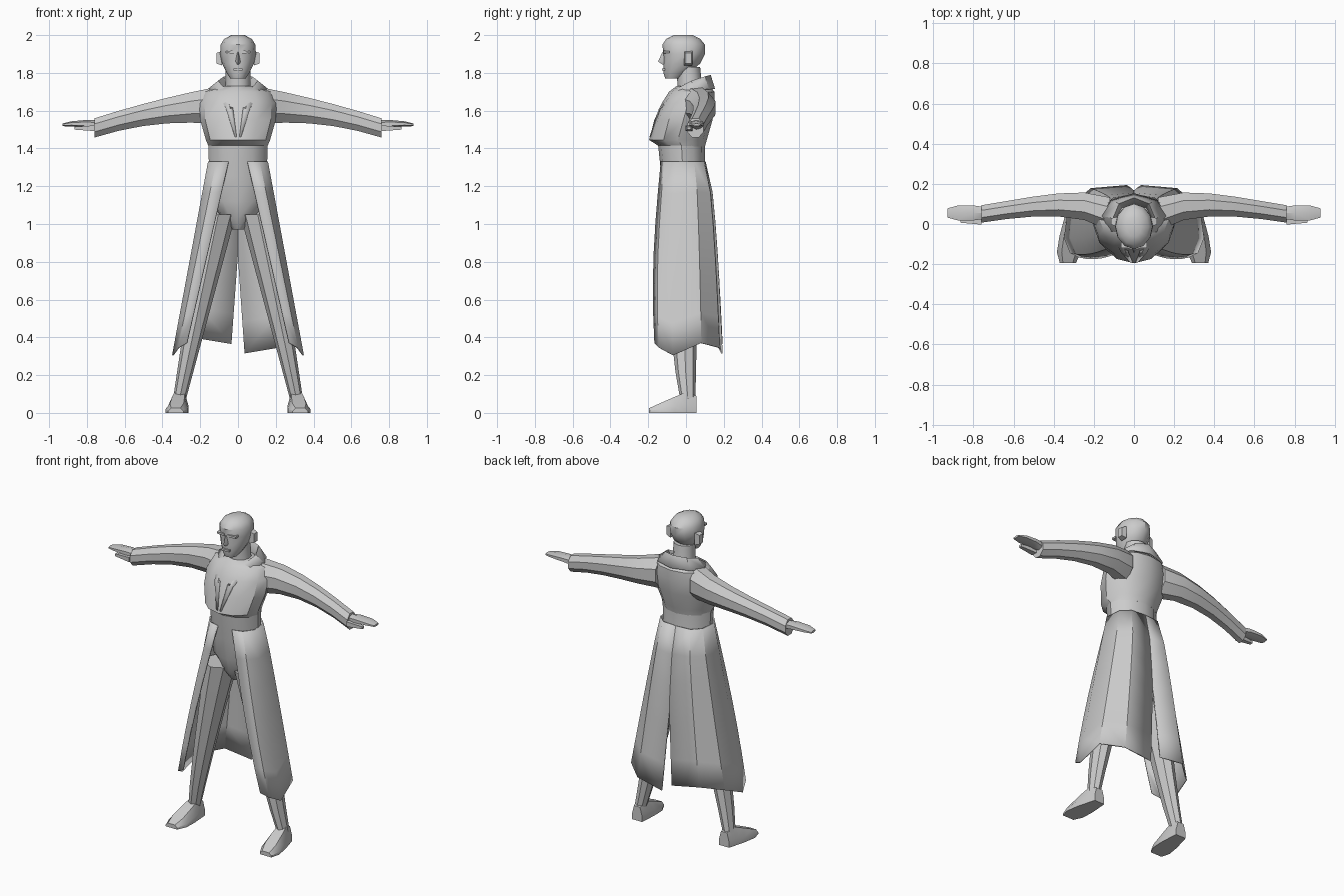
import bpy
import bmesh
from math import cos, sin, pi, radians

if "Cube" in bpy.data.objects:
    bpy.data.objects.remove(bpy.data.objects["Cube"], do_unlink=True)

SHADE = .6
grey = bpy.data.materials.new("plain grey")
grey.use_nodes = True
grey.diffuse_color = (SHADE, SHADE, SHADE, 1)
shader = grey.node_tree.nodes["Principled BSDF"]
shader.inputs["Base Color"].default_value = grey.diffuse_color


def mix(start, end, t):
    return start + (end - start) * t


def steps(count):
    """Evenly spaced fractions from zero to one."""
    return [i / count for i in range(count + 1)]


def loft(name, rings, closed=True, mirror=False, thickness=0, smooth=35):
    """Skin a row of point rings; closed rings are capped, open ones stay sheets."""
    bm = bmesh.new()
    rows = [[bm.verts.new(point) for point in ring] for ring in rings]
    count = len(rows[0])
    for lower, upper in zip(rows, rows[1:]):
        for i in range(count if closed else count - 1):
            j = (i + 1) % count
            bm.faces.new((lower[i], lower[j], upper[j], upper[i]))
    if closed:
        bm.faces.new(rows[0])
        bm.faces.new(rows[-1])
    bmesh.ops.recalc_face_normals(bm, faces=bm.faces)
    mesh = bpy.data.meshes.new(name)
    bm.to_mesh(mesh)
    bm.free()
    mesh.materials.append(grey)
    obj = bpy.data.objects.new(name, mesh)
    bpy.context.collection.objects.link(obj)
    if mirror:
        obj.modifiers.new("Mirror", 'MIRROR')
    if thickness:
        solidify = obj.modifiers.new("Solidify", 'SOLIDIFY')
        solidify.thickness = thickness
        solidify.offset = 0
    bpy.ops.object.select_all(action='DESELECT')
    obj.select_set(True)
    bpy.context.view_layer.objects.active = obj
    bpy.ops.object.shade_smooth_by_angle(angle=radians(smooth))


def level(z, half, front, back, x=0, sides=12):
    """Horizontal oval between two y limits, with a vertex at the front."""
    middle, depth = (front + back) / 2, (back - front) / 2
    turns = [2 * pi * i / sides for i in range(sides)]
    return [(x + half * sin(a), middle - depth * cos(a), z) for a in turns]


def upright(x, z, tall, y, wide, sides=8):
    """Oval across the arm."""
    turns = [2 * pi * (i + .5) / sides for i in range(sides)]
    return [(x, y + wide * cos(a), z + tall * sin(a)) for a in turns]


def block(name, x, y, z, taper=1.0, mirror=False):
    """Box between pairs of limits, its outer x end narrowed by taper."""
    rings = []
    for end, scale in zip(x, (1, taper)):
        near, far = [mix(sum(y) / 2, limit, scale) for limit in y]
        low, high = [mix(sum(z) / 2, limit, scale) for limit in z]
        rings.append([(end, near, low), (end, far, low), (end, far, high), (end, near, high)])
    loft(name, rings, mirror=mirror)


# Head from jaw to crown, then neck
loft("head", [
    level(z=1.77, half=.04, front=-.11, back=-.03),
    level(z=1.8, half=.06, front=-.12, back=.02),
    level(z=1.85, half=.085, front=-.12, back=.075),
    level(z=1.9, half=.095, front=-.12, back=.1),
    level(z=1.95, half=.092, front=-.125, back=.1),
    level(z=1.98, half=.073, front=-.105, back=.075),
    level(z=2, half=.035, front=-.065, back=.035)])
loft("neck", [
    level(z=1.64, half=.08, front=-.05, back=.1),
    level(z=1.73, half=.065, front=-.045, back=.085),
    level(z=1.83, half=.065, front=-.05, back=.075)])

# Face details
loft("nose", [
    [(-half, -.1, z), (0, tip, z), (half, -.1, z)]
    for z, half, tip in ((1.91, .012, -.125), (1.86, .02, -.148), (1.845, .016, -.125))])
block("brow", x=(.012, .065), y=(-.122, -.085), z=(1.903, 1.918), taper=.8, mirror=True)
block("lips", x=(-.025, .025), y=(-.127, -.09), z=(1.812, 1.824))
block("ear", x=(.085, .115), y=(-.01, .035), z=(1.84, 1.915), taper=.75, mirror=True)

# Waist and hips under the coat
loft("waist_and_hips", [
    level(z=.97, half=.03, front=-.05, back=.05),
    level(z=1.03, half=.08, front=-.09, back=.11),
    level(z=1.12, half=.16, front=-.11, back=.12),
    level(z=1.25, half=.152, front=-.13, back=.1),
    level(z=1.44, half=.158, front=-.15, back=.1)])

# Jacket body, overhanging at the chest
loft("jacket_body", [
    level(z=1.41, half=.155, front=-.14, back=.1),
    level(z=1.445, half=.17, front=-.195, back=.11),
    level(z=1.55, half=.2, front=-.168, back=.14),
    level(z=1.64, half=.205, front=-.128, back=.15),
    level(z=1.7, half=.175, front=-.09, back=.15),
    level(z=1.73, half=.1, front=-.05, back=.12)])


# Turned collar: curves round the neck, then runs down into the lapel
def collar_row(half, y, depth, height, fall):
    row = []
    for u in (0, .25, .5, .75):
        turn = pi * u
        row.append((half * sin(turn), y + depth * cos(turn), height - fall * u * u))
    row.append((half * .4, -.14, 1.61))
    row.append((half * .1, -.19, 1.46))
    return row


loft("collar", [
    collar_row(half=.07, y=.02, depth=.06, height=1.68, fall=.02),
    collar_row(half=.105, y=.03, depth=.1, height=1.785, fall=.12),
    collar_row(half=.16, y=.04, depth=.11, height=1.715, fall=.02)],
    closed=False, mirror=True, thickness=.008, smooth=25)


# Sleeves droop and taper from shoulder to cuff
def sleeve_ring(t):
    x = mix(.12, .76, t)
    bulk = .055 + .05 * (1 - t) ** 2
    y = .05 + .045 * sin(pi * t ** .7)
    return upright(x, 1.63 - .21 * x * x, bulk, y, bulk * .85)


loft("sleeve", [sleeve_ring(t) for t in steps(5)], mirror=True)

# Hands
loft("hand", [
    upright(x=.72, z=1.52, tall=.028, y=.055, wide=.03, sides=6),
    upright(x=.8, z=1.53, tall=.021, y=.055, wide=.043, sides=6),
    upright(x=.88, z=1.53, tall=.014, y=.055, wide=.042, sides=6),
    upright(x=.93, z=1.525, tall=.007, y=.055, wide=.026, sides=6)], mirror=True)
block("thumb", x=(.76, .865), y=(-.003, .035), z=(1.492, 1.522), taper=.5, mirror=True)


# Legs splay outwards and thin towards the ankle
def leg_ring(t):
    z = mix(1.05, .05, t)
    return level(z, half=.03 + .06 * z, front=-.12 * z ** .5, back=.05 + .05 * z * z,
                 x=.325 - .21 * z, sides=8)


loft("leg", [leg_ring(t) for t in steps(6)], mirror=True)


# Shoes from heel to toe
def shoe_ring(y, half, height):
    x = .31 - .1 * y
    profile = ((-1, 0), (1, 0), (1, .4), (.6, 1), (-.6, 1), (-1, .4))
    return [(x + half * across, y, height * up) for across, up in profile]


loft("shoe", [
    shoe_ring(y=.055, half=.035, height=.09),
    shoe_ring(y=0, half=.045, height=.11),
    shoe_ring(y=-.06, half=.055, height=.085),
    shoe_ring(y=-.14, half=.06, height=.05),
    shoe_ring(y=-.195, half=.04, height=.025)], mirror=True)


# Coat skirt: one flaring panel per side, open at the front and split up the back
def coat_panel(name, side, tail_hem):
    hem = (.37, .345, .305, .37, tail_hem + .03, tail_hem)
    rows = []
    for t in steps(6):
        inner, outer = mix(.05, .27, t), mix(.155, .345, t)
        front = -.13 - .042 * sin(2.2 * t)
        back = .1 + .09 * t ** .5
        slit = .035 * max(0, 2 * t - 1)
        outline = ((inner, front), (mix(inner, outer, .6), front * .87),
                   (outer, front * .42), (outer * .94, back * .42),
                   (outer * .62, back * .92), (slit, back))
        rows.append([(side * x, y, mix(1.33, bottom, t))
                     for (x, y), bottom in zip(outline, hem)])
    loft(name, rows, closed=False, thickness=.008)


coat_panel("left_coat_skirt", side=1, tail_hem=.315)
coat_panel("right_coat_skirt", side=-1, tail_hem=.365)
